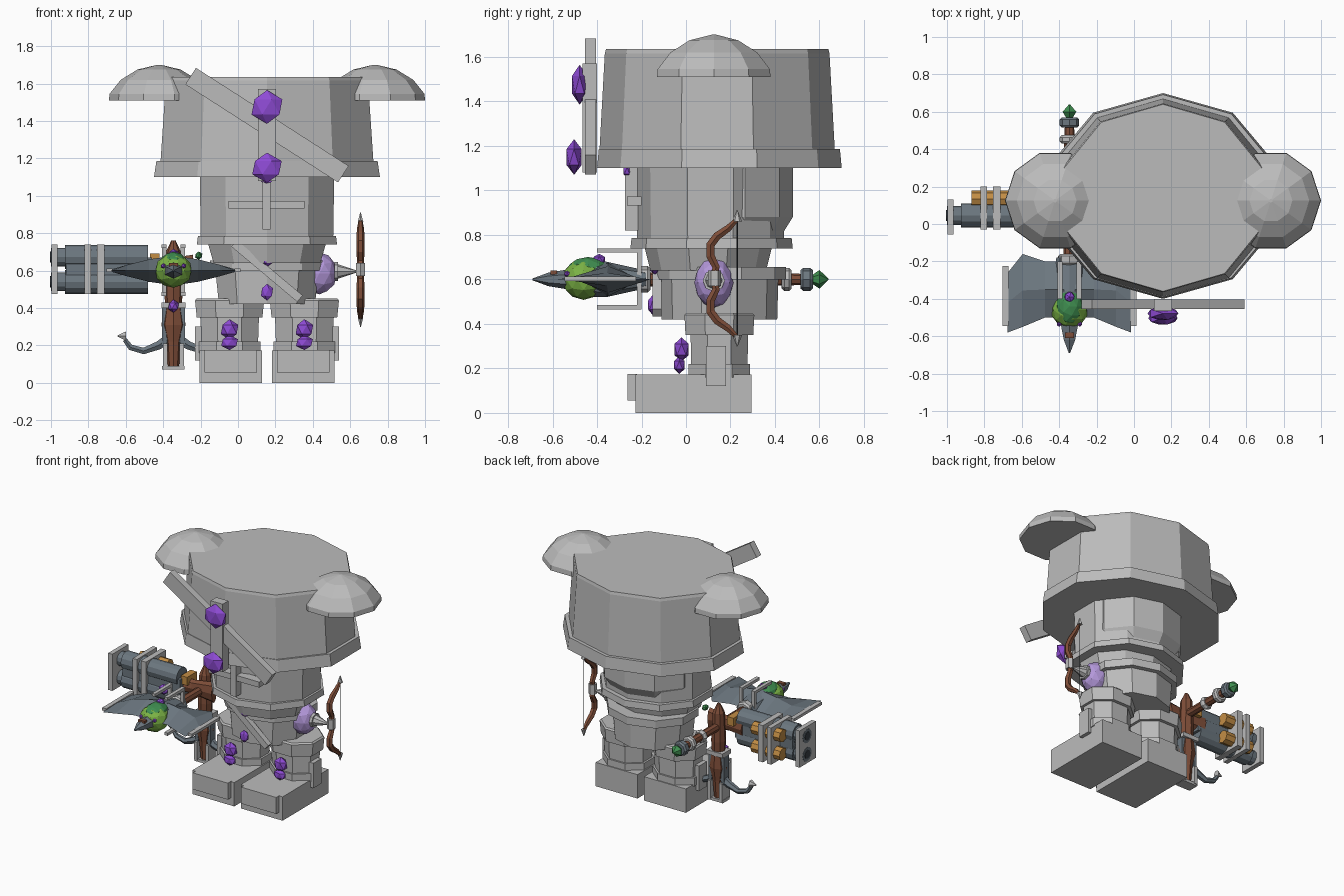
import bpy, bmesh, math
from mathutils import Vector, Matrix, Euler

COLORS = {
    "stone": (0.50, 0.50, 0.50), "slate": (0.15, 0.185, 0.215), "violet": (0.27, 0.07, 0.66),
    "lavender": (0.45, 0.31, 0.70), "wood": (0.21, 0.075, 0.04), "amber": (0.55, 0.27, 0.06),
    "lime": (0.20, 0.45, 0.06), "leaf": (0.05, 0.27, 0.08), "dark": (0.04, 0.05, 0.06),
}
MATS = {}
for key, rgb in COLORS.items():
    MATS[key] = bpy.data.materials.new(key)
    MATS[key].diffuse_color = (*rgb, 1)


def finish(name, mat, bm):
    bmesh.ops.recalc_face_normals(bm, faces=bm.faces)
    me = bpy.data.meshes.new(name)
    bm.to_mesh(me)
    bm.free()
    me.materials.append(MATS[mat])
    ob = bpy.data.objects.new(name, me)
    bpy.context.collection.objects.link(ob)
    return ob


def skin(name, mat, loops):
    """Join equal-length point loops into a closed skin."""
    bm = bmesh.new()
    rows = [[bm.verts.new(p) for p in loop] for loop in loops]
    n = len(rows[0])
    for a, b in zip(rows, rows[1:]):
        for i in range(n):
            j = (i + 1) % n
            bm.faces.new((a[i], a[j], b[j], b[i]))
    bm.faces.new(rows[0])
    bm.faces.new(rows[-1])
    return finish(name, mat, bm)


def loft(name, mat, rings, n=10, loc=(0, 0, 0), axis="z", phase=90):
    """Rings are (height, radius a, radius b) stacked along an axis."""
    rot = {"z": Matrix.Identity(3), "x": Euler((0, math.pi / 2, 0)).to_matrix(),
           "y": Euler((-math.pi / 2, 0, 0)).to_matrix()}[axis]
    loops = []
    for h, ra, rb in rings:
        angs = [math.radians(phase) + math.tau * i / n for i in range(n)]
        loops.append([Vector(loc) + rot @ Vector((ra * math.cos(t), rb * math.sin(t), h)) for t in angs])
    return skin(name, mat, loops)


def box(name, mat, lo, hi, tilt=0):
    """Box from corner to corner, turned about y by tilt."""
    lo, hi = Vector(lo), Vector(hi)
    bm = bmesh.new()
    bmesh.ops.create_cube(bm, size=1)
    bmesh.ops.scale(bm, vec=hi - lo, verts=bm.verts)
    bmesh.ops.rotate(bm, cent=(0, 0, 0), matrix=Matrix.Rotation(tilt, 3, "Y"), verts=bm.verts)
    bmesh.ops.translate(bm, vec=(lo + hi) / 2, verts=bm.verts)
    return finish(name, mat, bm)


def gem(name, mat, loc, size, sub=1):
    bm = bmesh.new()
    bmesh.ops.create_icosphere(bm, subdivisions=sub, radius=1)
    bmesh.ops.scale(bm, vec=size, verts=bm.verts)
    bmesh.ops.translate(bm, vec=loc, verts=bm.verts)
    return finish(name, mat, bm)


def limb(name, mat, pts, radii, side, n=6):
    """Tapered tube along a planar path; side is the plane normal."""
    pts, side, loops = [Vector(p) for p in pts], Vector(side), []
    for i, p in enumerate(pts):
        tan = (pts[min(i + 1, len(pts) - 1)] - pts[max(i - 1, 0)]).normalized()
        up = tan.cross(side)
        loops.append([p + radii[i] * (side * math.cos(math.tau * k / n) + up * math.sin(math.tau * k / n))
                      for k in range(n)])
    return skin(name, mat, loops)


CX = 0.155

# Head block, its lower band and the two domes
loft("head", "stone", [(1.16, 0.60, 0.53), (1.615, 0.568, 0.505), (1.635, 0.56, 0.50)], loc=(CX, 0.14, 0))
loft("head_band", "stone", [(1.10, 0.635, 0.55), (1.185, 0.622, 0.542)], loc=(CX, 0.15, 0))
for s, side in ((-1, "left"), (1, "right")):
    loft(side + "_dome", "stone", [(1.51, 0.268, 0.268), (1.545, 0.265, 0.265), (1.62, 0.205, 0.205),
         (1.675, 0.115, 0.115), (1.70, 0.01, 0.01)], loc=(CX + s * 0.577, 0.125, 0), phase=0)

# Torso, belt and waist
loft("torso", "stone", [(0.76, 0.372, 0.33), (1.11, 0.378, 0.335)], loc=(CX, 0.11, 0))
loft("torso_back", "stone", [(0.80, 0.29, 0.26), (0.88, 0.34, 0.31), (1.11, 0.34, 0.31)], loc=(CX, 0.17, 0))
loft("torso_band", "stone", [(0.74, 0.394, 0.365), (0.785, 0.388, 0.36)], loc=(CX, 0.115, 0))
loft("upper_waist", "stone", [(0.64, 0.30, 0.26), (0.74, 0.33, 0.285)], loc=(CX, 0.10, 0))
loft("belt", "stone", [(0.60, 0.32, 0.29), (0.655, 0.32, 0.29)], loc=(CX, 0.16, 0))
loft("waist", "stone", [(0.42, 0.27, 0.26), (0.60, 0.29, 0.265)], loc=(CX, 0.15, 0))

# Legs and feet with toe caps, ankle tabs and knee gems
for s, side in ((-1, "left"), (1, "right")):
    x, fx = CX + s * 0.20, CX + s * 0.193
    loft(side + "_leg", "stone", [(0.16, 0.18, 0.15), (0.22, 0.18, 0.15), (0.22, 0.165, 0.137), (0.35, 0.17, 0.14),
         (0.35, 0.19, 0.165), (0.44, 0.20, 0.17), (0.45, 0.19, 0.16)], n=8, loc=(x, 0.15, 0), phase=22.5)
    box(side + "_foot", "stone", (fx - 0.167, -0.227, 0), (fx + 0.167, 0.295, 0.172))
    box(side + "_toe_cap", "stone", (fx - 0.14, -0.262, 0.055), (fx + 0.14, -0.22, 0.174))
    box(side + "_ankle_tab", "stone", (x + s * 0.15, 0.09, 0.12), (x + s * 0.185, 0.18, 0.30))
    gem(side + "_knee_gem", "violet", (x, -0.02, 0.285), (0.052, 0.038, 0.055))
    gem(side + "_shin_gem", "violet", (x, -0.03, 0.215), (0.05, 0.028, 0.04))

# Crossed planks on the head and chest
box("head_diagonal_plank", "stone", (CX - 0.485, -0.455, 1.325), (CX + 0.485, -0.405, 1.43), math.radians(32.7))
box("head_upright_plank", "stone", (CX - 0.048, -0.465, 1.08), (CX + 0.048, -0.40, 1.57))
box("chest_bar", "stone", (-0.05, -0.265, 0.932), (0.355, -0.2, 0.972))
box("chest_upright", "stone", (0.132, -0.275, 0.82), (0.175, -0.2, 1.10))
box("waist_diagonal", "stone", (-0.075, -0.15, 0.575), (0.385, -0.11, 0.62), math.radians(40))

# Gems down the front
for name, y, z, w, d, h in (("brow", -0.478, 1.475, 0.092, 0.04, 0.09), ("chin", -0.503, 1.15, 0.088, 0.04, 0.08),
                            ("neck", -0.265, 1.09, 0.035, 0.02, 0.035), ("belt", -0.145, 0.71, 0.036, 0.03, 0.035),
                            ("belly", -0.14, 0.655, 0.036, 0.025, 0.035), ("hip", -0.15, 0.485, 0.036, 0.024, 0.045)):
    gem(name + "_gem", "violet", (CX, y, z), (w, d, h))

# Side orb with spike
orb = gem("side_orb", "lavender", (0.435, 0.125, 0.585), (0.095, 0.088, 0.112), 2)
loft("orb_collar", "stone", [(0, 0.05, 0.05), (0.02, 0.05, 0.05)], 8, (0.515, 0.125, 0.595), "x")
loft("orb_spike", "stone", [(0, 0.04, 0.04), (0.11, 0.004, 0.004)], 8, (0.53, 0.125, 0.595), "x")

# Bow standing at the right side
BX, BZ = 0.655, 0.605
half = [(0.125, 0), (0.135, 0.05), (0.11, 0.10), (0.11, 0.15), (0.14, 0.19), (0.19, 0.225), (0.23, 0.265)]
path = [(BX, y, BZ - h) for y, h in reversed(half)] + [(BX, y, BZ + h) for y, h in half[1:]]
thick = [0.01, 0.018, 0.021, 0.022, 0.022, 0.019, 0.018]
limb("bow", "wood", path, thick + thick[-2::-1], (1, 0, 0))
limb("bow_string", "dark", [(BX, 0.23, 0.35), (BX, 0.23, 0.86)], [0.003, 0.003], (1, 0, 0), 4)
loft("bow_grip", "stone", [(-0.035, 0.028, 0.03), (0.035, 0.028, 0.03)], 6, (BX, 0.128, BZ))
for s, end in ((-1, "lower"), (1, "upper")):
    loft(end + "_bow_tip", "stone", [(0, 0.017, 0.022), (s * 0.05, 0.002, 0.002)], 6, (BX, 0.23, BZ + s * 0.256))

# Double-barrelled cannon pointing left
for z, row in ((0.54, "lower"), (0.672, "upper")):
    loft(row + "_barrel", "slate", [(-0.97, 0.05, 0.05), (-0.925, 0.05, 0.05), (-0.925, 0.064, 0.064),
         (-0.48, 0.064, 0.064)], 12, (0, 0.045, z), "x")
    loft(row + "_muzzle", "slate", [(-1.0, 0.05, 0.05), (-0.96, 0.05, 0.05)], 12, (0, 0.045, z), "x")
    loft(row + "_bore", "dark", [(-1.004, 0.03, 0.03), (-0.998, 0.03, 0.03)], 12, (0, 0.045, z), "x")
    loft(row + "_shell", "amber", [(-0.87, 0.045, 0.045), (-0.64, 0.045, 0.045)], 8, (0, 0.135, z), "x")
box("barrel_core", "slate", (-0.92, -0.005, 0.54), (-0.46, 0.10, 0.67))
for x0, x1, y0, y1 in ((-0.998, -0.965, -0.055, 0.13), (-0.82, -0.787, -0.03, 0.20), (-0.755, -0.715, -0.03, 0.20)):
    box("barrel_plate", "stone", (x0, y0, 0.475), (x1, y1, 0.74))
loft("cannon_stock", "wood", [(-0.52, 0.06, 0.045), (-0.40, 0.05, 0.035), (-0.24, 0.075, 0.03)], 8, (0, 0.07, 0.61), "x")
box("cannon_breech", "amber", (-0.47, 0.02, 0.63), (-0.42, 0.13, 0.69))
gem("cannon_gem", "violet", (-0.55, -0.06, 0.60), (0.04, 0.03, 0.04))

# Staff running front to back with a winged head
SX = -0.345
loft("staff_shaft", "wood", [(-0.36, 0.032, 0.032), (0.44, 0.028, 0.028), (0.52, 0.025, 0.025)], 8, (SX, 0, 0.6), "y")
for y0, y1, r, mat in ((0.43, 0.475, 0.052, "stone"), (0.515, 0.57, 0.052, "slate"), (0.30, 0.34, 0.045, "stone"),
                       (-0.22, -0.16, 0.06, "stone")):
    loft("staff_ring", mat, [(y0, r * 0.8, r * 0.8), (y0 + 0.012, r, r), (y1 - 0.012, r, r), (y1, r * 0.8, r * 0.8)],
         8, (SX, 0, 0.6), "y")
loft("staff_end_gem", "leaf", [(0.56, 0.015, 0.015), (0.60, 0.042, 0.042), (0.64, 0.003, 0.003)], 6, (SX, 0, 0.6), "y")
loft("staff_body", "slate", [(-0.50, 0.07, 0.075), (-0.36, 0.095, 0.08), (-0.18, 0.07, 0.04)], 8, (SX, 0, 0.6), "y")
gem("staff_face", "lime", (SX, -0.46, 0.60), (0.10, 0.098, 0.092), 2)
gem("staff_crest", "leaf", (SX, -0.44, 0.635), (0.075, 0.10, 0.066), 2)
loft("staff_beak", "slate", [(-0.69, 0.004, 0.004), (-0.62, 0.035, 0.03), (-0.53, 0.055, 0.045)], 6, (SX, 0, 0.6), "y")
box("staff_tongue", "wood", (SX - 0.025, -0.61, 0.622), (SX + 0.025, -0.58, 0.64))
gem("staff_crest_gem", "violet", (SX, -0.39, 0.69), (0.03, 0.03, 0.025))
for s, side in ((-1, "left"), (1, "right")):
    cols = ((0.03, -0.20, -0.50, 0.075), (0.13, -0.20, -0.50, 0.06), (0.25, -0.16, -0.55, 0.03), (0.33, -0.26, -0.58, 0.007))
    skin(side + "_wing", "slate", [[(SX + s * d, a, 0.6), (SX + s * d, (a + b) / 2, 0.6 + t), (SX + s * d, b, 0.6),
         (SX + s * d, (a + b) / 2, 0.6 - t)] for d, a, b, t in cols])
    box(side + "_wing_tip", "stone", (SX + s * 0.342 - 0.016, -0.545, 0.592), (SX + s * 0.342 + 0.016, -0.225, 0.612))
    gem(side + "_eye", "violet", (SX + s * 0.055, -0.535, 0.625), (0.014, 0.014, 0.014))
    for z in (0.475, 0.73):
        box(side + "_rail", "stone", (SX + s * 0.05 - 0.013, -0.40, z - 0.01), (SX + s * 0.05 + 0.013, -0.20, z + 0.01))
        box(side + "_rail_post", "stone", (SX + s * 0.05 - 0.012, -0.22, min(z, 0.6)),
            (SX + s * 0.05 + 0.012, -0.20, max(z, 0.6)))

# Crossbow hanging below the staff
WY = 0.12
loft("crossbow_stock", "wood", [(0.09, 0.03, 0.03), (0.22, 0.04, 0.04), (0.31, 0.065, 0.055), (0.42, 0.045, 0.045),
     (0.50, 0.05, 0.05), (0.70, 0.04, 0.04), (0.76, 0.012, 0.012)], 8, (SX, WY, 0))
box("crossbow_clasp", "stone", (SX - 0.065, WY - 0.05, 0.40), (SX + 0.065, WY + 0.05, 0.43))
box("crossbow_stirrup", "stone", (SX - 0.06, WY - 0.04, 0.07), (SX + 0.06, WY + 0.04, 0.09))
gem("crossbow_gem", "violet", (SX, WY - 0.065, 0.41), (0.032, 0.03, 0.035))
gem("crossbow_leaf", "leaf", (-0.21, 0.08, 0.68), (0.022, 0.03, 0.022))
for s, side in ((-1, "left"), (1, "right")):
    box(side + "_crossbow_rail", "stone", (SX + s * 0.045 - 0.012, WY - 0.045, 0.08), (SX + s * 0.045 + 0.012, WY + 0.045, 0.21))
    box(side + "_crossbow_rib", "slate", (SX + s * 0.05 - 0.012, WY - 0.03, 0.2), (SX + s * 0.05 + 0.012, WY + 0.03, 0.42))
    limb(side + "_crossbow_arm", "slate", [(SX + s * d, WY, z) for d, z in
         ((0.02, 0.24), (0.08, 0.20), (0.16, 0.17), (0.23, 0.19), (0.26, 0.23))], [0.03, 0.026, 0.02, 0.018, 0.014], (0, 1, 0))
    loft(side + "_crossbow_tip", "stone", [(0, 0.028, 0.026), (s * 0.045, 0.003, 0.003)], 6, (SX + s * 0.255, WY, 0.25), "x")
